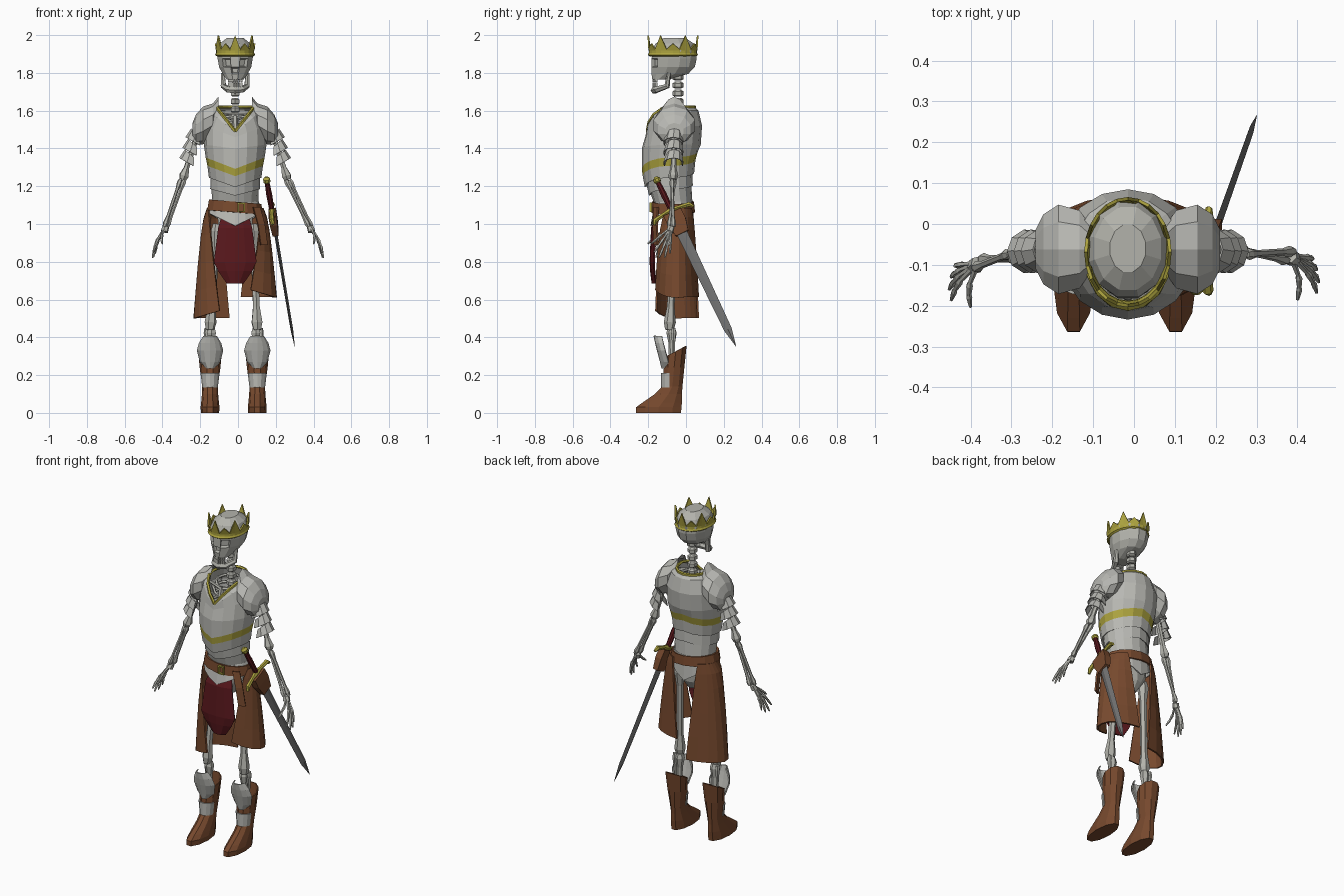
import bpy, bmesh, math
from mathutils import Vector, Matrix

if "Cube" in bpy.data.objects:
    bpy.data.objects.remove(bpy.data.objects["Cube"])

CX = -0.015  # body axis


def material(name, rgb):
    m = bpy.data.materials.new(name)
    m.diffuse_color = (*rgb, 1)
    m.use_nodes = True
    m.node_tree.nodes["Principled BSDF"].inputs["Base Color"].default_value = m.diffuse_color
    return m


BONE = material("bone", (0.45, 0.45, 0.41))
PLATE = material("armour_plate", (0.48, 0.48, 0.45))
GOLD = material("gold", (0.42, 0.37, 0.05))
LEATHER = material("leather", (0.185, 0.067, 0.027))
RED = material("dark_red_cloth", (0.10, 0.009, 0.012))
STEEL = material("dark_steel", (0.17, 0.17, 0.17))


def finish(bm, name, *mats, solid=0):
    bmesh.ops.recalc_face_normals(bm, faces=bm.faces[:])
    me = bpy.data.meshes.new(name)
    bm.to_mesh(me)
    bm.free()
    ob = bpy.data.objects.new(name, me)
    bpy.context.collection.objects.link(ob)
    for m in mats:
        me.materials.append(m)
    if solid:
        mod = ob.modifiers.new("thickness", 'SOLIDIFY')
        mod.thickness = solid
    return ob


def skin(bm, rings, closed=True, caps=(False, False), second=()):
    """Join rings of points; sections listed in second get the second material."""
    vs = [[bm.verts.new(p) for p in r] for r in rings]
    n = len(rings[0])
    for k in range(len(vs) - 1):
        for i in range(n if closed else n - 1):
            j = (i + 1) % n
            f = bm.faces.new((vs[k][i], vs[k][j], vs[k + 1][j], vs[k + 1][i]))
            f.material_index = 1 if k in second else 0
    if caps[0]:
        bm.faces.new(vs[0])
    if caps[1]:
        bm.faces.new(vs[-1])


def ring(z, rx, yf, yb, n=12, cx=CX, a0=0, a1=None):
    """Horizontal ellipse or arc; angle 0 is the front, z may depend on angle."""
    step = 2 * math.pi / n if a1 is None else (a1 - a0) / (n - 1)
    out = []
    for i in range(n):
        a = a0 + step * i
        out.append((cx + rx * math.sin(a), (yf + yb) / 2 - (yb - yf) / 2 * math.cos(a),
                    z(a) if callable(z) else z))
    return out


def chevron(z, front, back=0):
    return lambda a: z - (front if math.cos(a) > 0 else back) * (1 - abs(math.sin(a)))


def tube(bm, pts, radii, n=6):
    pts = [Vector(p) for p in pts]
    rings = []
    for i, p in enumerate(pts):
        d = pts[min(i + 1, len(pts) - 1)] - pts[max(i - 1, 0)]
        q = d.to_track_quat('Z', 'Y')
        rings.append([p + q @ Vector((radii[i] * math.cos(t), radii[i] * math.sin(t), 0))
                      for t in (2 * math.pi * k / n for k in range(n))])
    skin(bm, rings, True, (True, True))


def long_bone(bm, a, b, r, ends=1.8):
    a, b = Vector(a), Vector(b)
    tube(bm, [a, a.lerp(b, .07), a.lerp(b, .22), a.lerp(b, .78), a.lerp(b, .93), b],
         [r * ends * .7, r * ends, r, r, r * ends, r * ends * .7])


def box(bm, centre, size):
    bmesh.ops.create_cube(bm, size=1, matrix=Matrix.Translation(centre) @ Matrix.Diagonal((*size, 1)))


# Skull with sunken eye sockets and nose
bm = bmesh.new()
skin(bm, [ring(*r, a0=math.pi / 12) for r in ((1.765, .047, -.18, -.09), (1.795, .068, -.186, .015),
     (1.83, .088, -.186, .05), (1.875, .096, -.186, .061), (1.92, .1, -.183, .06),
     (1.955, .084, -.165, .045), (1.985, .045, -.12, 0))], caps=(True, True))
bmesh.ops.recalc_face_normals(bm, faces=bm.faces[:])
front = [(f, f.calc_center_median()) for f in bm.faces]
eyes = [f for f, c in front if c.y < -.13 and 1.84 < c.z < 1.87 and .02 < abs(c.x - CX) < .06]
nose = [f for f, c in front if c.y < -.15 and 1.80 < c.z < 1.825 and abs(c.x - CX) < .01]
bmesh.ops.inset_individual(bm, faces=eyes, thickness=.007, depth=-.02)
bmesh.ops.inset_individual(bm, faces=nose, thickness=.010, depth=-.015)
finish(bm, "skull", BONE)

# Jaw and teeth
bm = bmesh.new()
tube(bm, [(CX + x, y, z) for x, y, z in ((-.066, -.09, 1.80), (-.062, -.10, 1.73), (-.035, -.155, 1.712),
     (0, -.168, 1.708), (.035, -.155, 1.712), (.062, -.10, 1.73), (.066, -.09, 1.80))],
     [.010, .016, .018, .019, .018, .016, .010])
for i in range(-3, 4):
    for z in (1.737, 1.762):
        box(bm, (CX + i * .011, -.172 + abs(i) * .005, z), (.009, .012, .022))
finish(bm, "jaw_and_teeth", BONE)

# Crown: band with alternating tall and short points
bm = bmesh.new()
N = 24
peak = lambda a: (1.998, 1.925, 1.955, 1.925)[round(a / (2 * math.pi / N)) % 4]
skin(bm, [ring(1.888, .097, -.192, .055, N), ring(1.895, .106, -.203, .064, N),
          ring(1.905, .101, -.197, .059, N), ring(1.918, .101, -.197, .059, N),
          ring(peak, .107, -.204, .066, N)])
finish(bm, "crown", GOLD, solid=.008)

# Neck vertebrae and spine
bm = bmesh.new()
for i in range(18):
    z = 1.03 + i * .043
    skin(bm, [ring(z, .018, -.06, -.025, 6), ring(z + .006, .026, -.072, -.012, 6),
              ring(z + .026, .026, -.072, -.012, 6), ring(z + .036, .016, -.06, -.025, 6)], caps=(True, True))
finish(bm, "spine", BONE)

# Ribs, breastbone and collarbones seen through the neckline
bm = bmesh.new()
for i in range(5):
    loop = ring(chevron(1.58 - i * .045, .03), .075 + .012 * i, -.135 - .012 * i, .02, 12)
    tube(bm, loop + loop[:1], [.009] * 13, 5)
tube(bm, [(CX, -.135, 1.57), (CX, -.18, 1.40)], [.016, .012])
for s in (-1, 1):
    tube(bm, [(CX, -.14, 1.56), (CX + s * .08, -.12, 1.57), (CX + s * .18, -.06, 1.55)], [.011, .009, .012])
finish(bm, "rib_cage", BONE)

# Cuirass with stepped waist plates and a gold chevron band
bm = bmesh.new()
skin(bm, [ring(chevron(z, f, b), rx, yf, yb, 16) for z, f, b, rx, yf, yb in (
    (1.10, 0, 0, .122, -.165, .035), (1.19, .035, -.02, .125, -.186, .028), (1.185, .035, -.02, .132, -.196, .036),
    (1.25, .05, -.025, .131, -.207, .034), (1.245, .05, -.025, .139, -.218, .043),
    (1.308, .055, -.03, .147, -.229, .05), (1.352, .06, -.03, .156, -.234, .062),
    (1.42, .02, 0, .166, -.234, .078), (1.52, .06, 0, .165, -.216, .085),
    (1.60, .12, 0, .135, -.212, .066), (1.62, .13, 0, .10, -.203, .045))], second=(5,))
finish(bm, "cuirass", PLATE, GOLD)
bm = bmesh.new()
loop = ring(chevron(1.62, .13), .10, -.205, .045, 16)
tube(bm, loop + loop[:1], [.009] * 17, 5)
finish(bm, "neckline_trim", GOLD)

# Pointed hip plate under the belt, and pelvis
bm = bmesh.new()
skin(bm, [ring(1.12, .125, -.165, .035, 16), ring(chevron(1.06, .07, .09), .145, -.188, .045, 16)])
finish(bm, "hip_plate", PLATE, solid=.006)
bm = bmesh.new()
skin(bm, [ring(1.06, .10, -.10, .01, 10), ring(1.0, .095, -.10, .015, 10),
          ring(.95, .06, -.09, .01, 10), ring(.90, .03, -.07, -.02, 10)], caps=(True, True))
finish(bm, "pelvis", BONE)

# Belt, buckle, strap end
bm = bmesh.new()
tilt = lambda z: (lambda a: z - .012 * math.sin(a))
skin(bm, [ring(tilt(1.062), .152, -.185, .048, 14), ring(tilt(1.118), .142, -.18, .042, 14)])
finish(bm, "belt", LEATHER, solid=.014)
bm = bmesh.new()
for dx in (-.016, .016):
    box(bm, (CX + .032 + dx, -.187, 1.088), (.007, .012, .05))
for dz in (-.022, .022):
    box(bm, (CX + .032, -.187, 1.088 + dz), (.036, .012, .007))
finish(bm, "buckle", GOLD)
bm = bmesh.new()
skin(bm, [[(x - .018, y, z), (x + .018, y + .02, z)] for x, y, z in
          ((.10, -.172, 1.09), (.125, -.178, 1.0), (.14, -.172, .89))], closed=False)
finish(bm, "strap_end", LEATHER, solid=.01)

# Leather skirt panels wrapping to the back, left one longer
for s, low in ((-1, .50), (1, .61)):
    bm = bmesh.new()
    rows = []
    for t in (0, .1, .25, .5, .75, 1):
        a0, a1 = math.radians(74 - 52 * t ** .45), math.radians(146 + 26 * t ** .6)
        drop = lambda a, t=t: 1.085 + (low - 1.085) * t + .065 * t * (1 - max(0, math.sin(min(a, 1.9))))
        rx = .150 + .073 * t ** .6
        rows.append([(2 * CX - x if s < 0 else x, y, z) for x, y, z in
                     ring(drop, rx, -.172, .05 + .02 * t, 9, CX, a0, a1)])
    skin(bm, rows, closed=False)
    finish(bm, "skirt_left" if s < 0 else "skirt_right", LEATHER, solid=.01)

# Red loincloth
bm = bmesh.new()
skin(bm, [[(CX + w * k, y + .02 * k * k, z) for k in (-1, -.5, 0, .5, 1)] for z, w, y in
          ((1.05, .07, -.16), (.98, .09, -.185), (.80, .113, -.193), (.75, .09, -.190), (.685, .045, -.182))],
     closed=False)
finish(bm, "loincloth", RED, solid=.008)

for s in (-1, 1):
    side = "left" if s < 0 else "right"
    X = lambda x: CX + s * x
    foot = X(.133 if s < 0 else .117)

    # Shoulder guard: dome rising to an inner flange
    bm = bmesh.new()
    skin(bm, [[(X(x), -.062 + ry * math.cos(t), cz + rz * math.sin(t))
               for t in (2 * math.pi * (k + .5) / 10 for k in range(10))] for x, cz, rz, ry in
              ((.088, 1.585, .09, .055), (.118, 1.55, .088, .10), (.17, 1.522, .10, .115),
               (.207, 1.50, .08, .09), (.226, 1.49, .045, .05))], caps=(False, True))
    finish(bm, side + "_shoulder_guard", PLATE)

    # Upper arm plates: separate pointed shells on the outer side of the arm
    bm = bmesh.new()
    for x, z in ((.205, 1.45), (.222, 1.395), (.238, 1.34)):
        slope = lambda dz, z=z: (lambda a: z + dz + .03 * s * math.sin(a))
        mid = s * math.pi / 2
        skin(bm, [ring(slope(.025), .034, -.105, -.02, 7, X(x - .006), mid - 2, mid + 2),
                  ring(slope(-.02), .054, -.122, -.012, 7, X(x + .004), mid - 2, mid + 2)], closed=False)
    finish(bm, side + "_arm_plates", PLATE, solid=.005)

    # Arm bones
    dy = -.018 if s < 0 else 0
    wrist = Vector((s * .382, -.078 + dy, .985))
    elbow = (X(.278), -.068 + dy * .6, 1.235)
    bm = bmesh.new()
    long_bone(bm, (X(.185), -.06, 1.52), elbow, .015)
    for o in (-.011, .011):
        long_bone(bm, (elbow[0] + o, elbow[1] - o * .6, elbow[2]), wrist + Vector((o * .7, o, 0)), .009, 1.6)
    finish(bm, side + "_arm_bones", BONE)

    # Hand: palm and finger bones fanned out
    bm = bmesh.new()
    tube(bm, [wrist, wrist + Vector((s * .008, -.008, -.025))], [.018, .02])
    for tx, ty, tz in ((.40, -.185, .895), (.447, -.168, .85), (.452, -.142, .822),
                       (.447, -.112, .823), (.438, -.085, .845)):
        tip = Vector((s * tx, ty + dy, tz))
        pts = [wrist.lerp(tip, f) + Vector((s * .012 * math.sin(f * 3.1), 0, 0)) for f in (.1, .45, .52, .72, .78, 1)]
        tube(bm, pts, [.008, .006, .009, .006, .008, .004], 5)
    finish(bm, side + "_hand", BONE)

    # Leg bones
    bm = bmesh.new()
    long_bone(bm, (X(.095), -.055, 1.0), (foot, -.088, .44), .020, 1.6)
    for o, r in ((-.008, .017), (.02, .009)):
        long_bone(bm, (foot + s * o, -.085 + abs(o), .45), (foot + s * o * .5, -.07, .08), r, 1.6)
    finish(bm, side + "_leg_bones", BONE)

    # Boot
    bm = bmesh.new()
    flare = lambda a: .325 - .03 * math.cos(a)
    skin(bm, [ring(z, rx, yf, yb, 10, foot, math.pi / 10) for z, rx, yf, yb in (
        (0, .048, -.270, -.02), (.03, .05, -.270, -.018), (.055, .047, -.235, -.016), (.10, .043, -.168, -.018),
        (.14, .041, -.128, -.016), (.24, .055, -.12, -.006), (flare, .063, -.115, .006))], caps=(True, False))
    finish(bm, side + "_boot", LEATHER, solid=.006)

    # Knee guard and shin plate on the boot front
    for name, rows in (("knee_guard", ((.235, .028, -.130), (.27, .055, -.138), (.33, .071, -.154),
                                       (.37, .06, -.164), (.408, .036, -.172))),
                       ("shin_plate", ((.135, .042, -.132), (.21, .051, -.132)))):
        bm = bmesh.new()
        skin(bm, [ring(z, rx, yf, yf + .105, 7, foot, -1.4, 1.4) for z, rx, yf in rows], closed=False)
        finish(bm, side + "_" + name, PLATE, solid=.007)

# Sword hung at the hip, drawn along its own axis
P, tip = Vector((.15, -.16, 1.245)), Vector((.30, .265, .352))
d = (tip - P).normalized()
w = d.cross(Vector((1, 0, 0))).normalized()
t = d.cross(w)
at = lambda s, u=0, v=0: P + d * s + w * u + t * v
diamond = lambda s, u, v: [at(s, u, 0), at(s, 0, v), at(s, -u, 0), at(s, 0, -v)]
slab = lambda s, u, v: [at(s, u, v), at(s, -u, v), at(s, -u, -v), at(s, u, -v)]
bm = bmesh.new()
skin(bm, [diamond(.20, .03, .009), diamond(.90, .021, .007), diamond((tip - P).length, .001, .001)],
     caps=(True, True))
finish(bm, "sword_blade", STEEL)
bm = bmesh.new()
tube(bm, [at(.02), at(.10), at(.195)], [.013, .017, .014], 8)
finish(bm, "sword_grip", RED)
bm = bmesh.new()
tube(bm, [at(-.004), at(.008), at(.024), at(.032)], [.008, .02, .02, .012], 8)
tube(bm, [at(.225, -.115), at(.205, -.10), at(.195, -.04), at(.192), at(.195, .04), at(.205, .10), at(.225, .115)],
     [.008, .014, .011, .017, .011, .014, .008])
finish(bm, "sword_guard", GOLD)
bm = bmesh.new()
skin(bm, [slab(.205, .05, .02), slab(.26, .052, .02), slab(.33, .036, .016)], caps=(True, True))
finish(bm, "sword_holder", LEATHER)
